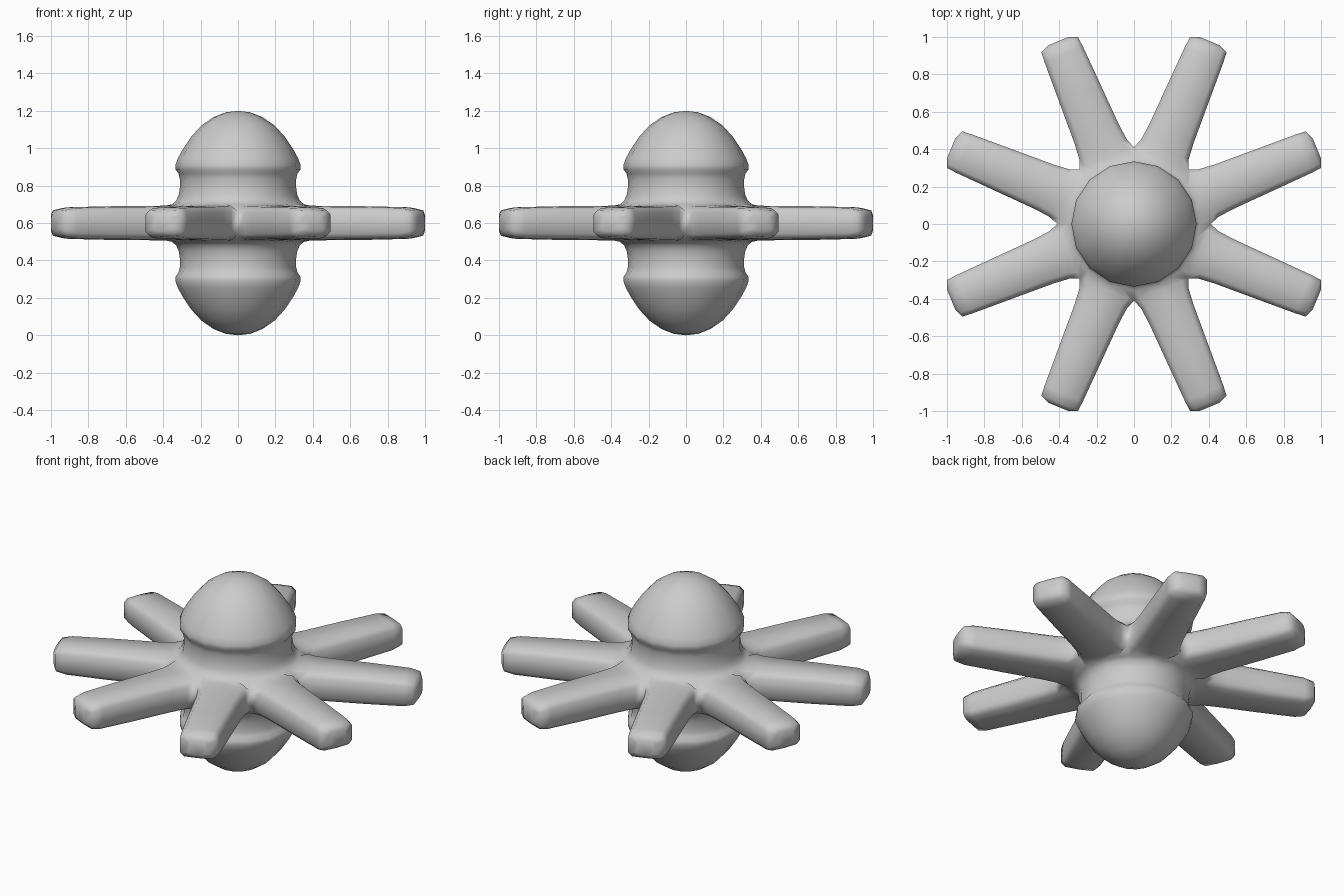
import bpy, bmesh
from math import sin, cos, pi

if "Cube" in bpy.data.objects:
    bpy.data.objects.remove(bpy.data.objects["Cube"])

MID = 0.6      # height of the arm ring
ARMS = 8
SEG = 32       # 16 flat sides, each split once so the arms join cleanly

# half profile of the domed core, (radius, height above the middle), top to neck
PROFILE = [(0.065, 0.592), (0.13, 0.567), (0.195, 0.522), (0.25, 0.462),
           (0.295, 0.395), (0.322, 0.345), (0.335, 0.31), (0.333, 0.285),
           (0.318, 0.265), (0.311, 0.235), (0.311, 0.19), (0.317, 0.15),
           (0.33, 0.12), (0.352, 0.101)]
# arm stations: distance, half width, half height
STATIONS = [(0.379, 0.157, 0.093), (0.43, 0.138, 0.091), (0.52, 0.129, 0.09),
            (0.75, 0.12, 0.088), (0.98, 0.111, 0.083), (1.037, 0.106, 0.07),
            (1.058, 0.055, 0.045)]
# rounded box cross-section, top half left to right
SECTION = [(-1, 0.65), (-0.78, 0.97), (0, 1.02), (0.78, 0.97), (1, 0.65)]

bm = bmesh.new()


def ring(r, z):
    out = []
    for j in range(SEG):
        rr = r * (cos(pi / 16) if j % 2 else 1)
        a = 2 * pi * j / SEG
        out.append(bm.verts.new((rr * cos(a), rr * sin(a), z)))
    return out


def bridge(a, b):
    n = len(a)
    for i in range(n):
        bm.faces.new((a[i], a[(i + 1) % n], b[(i + 1) % n], b[i]))


# upper and lower domes with necks
necks = {}
for side in (1, -1):
    pole = bm.verts.new((0, 0, MID + side * 0.6))
    rings = [ring(r, MID + side * z) for r, z in PROFILE]
    for j in range(SEG):
        bm.faces.new((pole, rings[0][j], rings[0][(j + 1) % SEG]))
    for a, b in zip(rings, rings[1:]):
        bridge(a, b)
    necks[side] = rings[-1]

# arms growing out of the waist
for k in range(ARMS):
    a = 2 * pi * (k + 0.5) / ARMS
    loops = []
    for d, w, h in STATIONS:
        pts = SECTION + [(u, -v) for u, v in reversed(SECTION)]
        loops.append([bm.verts.new((d * cos(a) - u * w * sin(a),
                                    d * sin(a) + u * w * cos(a),
                                    MID + v * h)) for u, v in pts])
    for p, q in zip(loops, loops[1:]):
        bridge(p, q)
    bm.faces.new(loops[-1])
    # join the arm root to both necks
    base = loops[0]
    for i in range(4):
        j0, j1 = (4 * k + i) % SEG, (4 * k + i + 1) % SEG
        bm.faces.new((necks[1][j0], necks[1][j1], base[i + 1], base[i]))
        bm.faces.new((necks[-1][j0], necks[-1][j1], base[8 - i], base[9 - i]))

bmesh.ops.remove_doubles(bm, verts=bm.verts[:], dist=0.002)
bmesh.ops.recalc_face_normals(bm, faces=bm.faces[:])
for f in bm.faces:
    f.smooth = True
mesh = bpy.data.meshes.new("eight_armed_body")
bm.to_mesh(mesh)
bm.free()
obj = bpy.data.objects.new("eight_armed_body", mesh)
bpy.context.collection.objects.link(obj)
